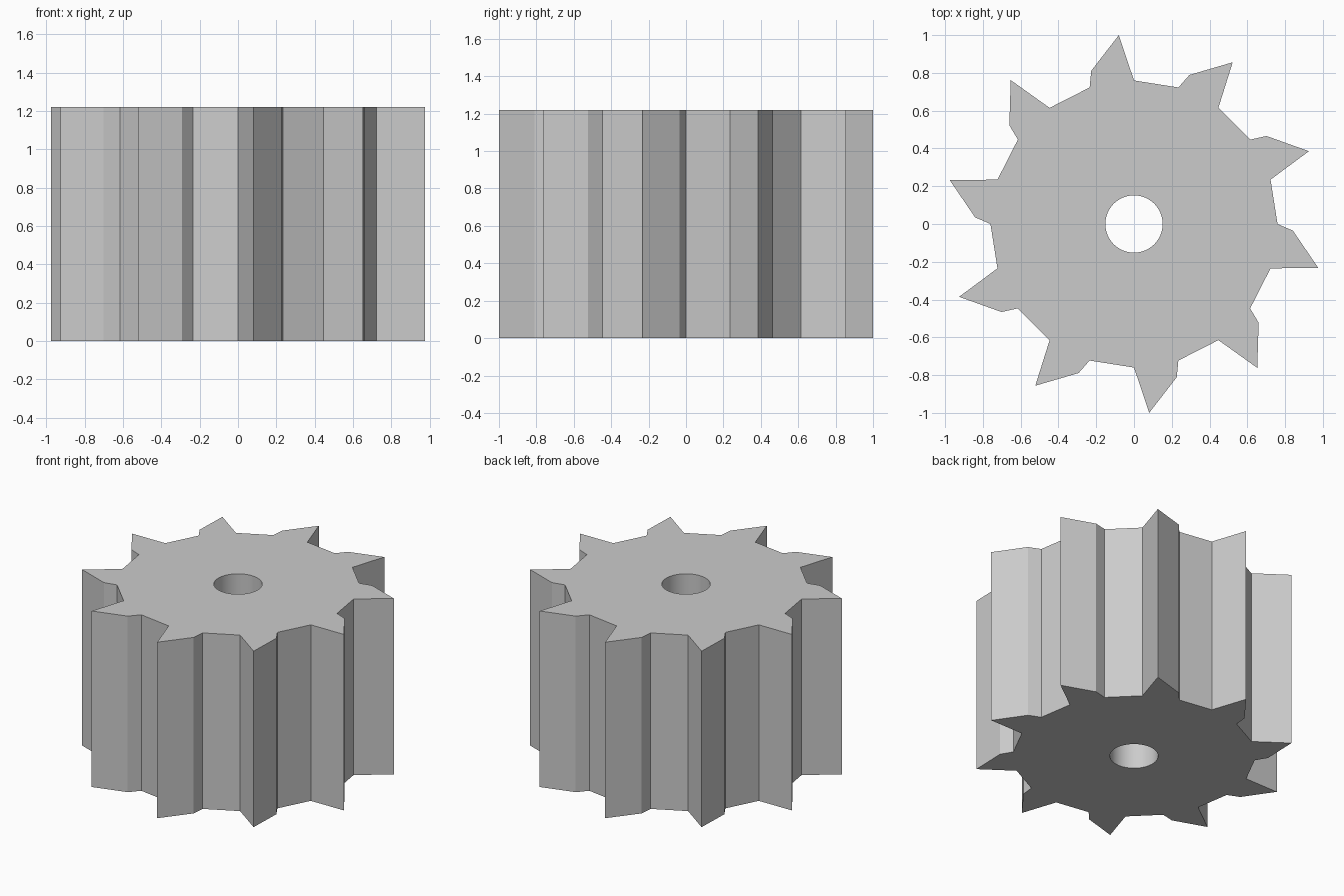
import bpy, bmesh
from math import radians, cos, sin

if "Cube" in bpy.data.objects:
    bpy.data.objects.remove(bpy.data.objects["Cube"])

HEIGHT = 1.22
TEETH = 10
# one tooth as (radius, angle): root, sharp tip, back shoulder, root
TOOTH = [(0.76, 90), (1.003, 94.6), (0.842, 105.6), (0.76, 108)]
HOLE_RADIUS, HOLE_SIDES = 0.152, 32


def polar(r, deg):
    return (r * cos(radians(deg)), r * sin(radians(deg)), 0)


def add_loop(bm, points):
    verts = [bm.verts.new(p) for p in points]
    return [bm.edges.new((v, verts[i - 1])) for i, v in enumerate(verts)]


bm = bmesh.new()

# Toothed outline and round shaft hole
outline = [polar(r, a + i * 360 / TEETH) for i in range(TEETH) for r, a in TOOTH]
hole = [polar(HOLE_RADIUS, i * 360 / HOLE_SIDES) for i in range(HOLE_SIDES)]
edges = add_loop(bm, outline) + add_loop(bm, hole)
bmesh.ops.triangle_fill(bm, use_beauty=True, use_dissolve=False, edges=edges)

# Extrude the flat section to full height, keeping the bottom cap
result = bmesh.ops.extrude_face_region(bm, geom=bm.faces[:], use_keep_orig=True)
top = [g for g in result["geom"] if isinstance(g, bmesh.types.BMVert)]
bmesh.ops.translate(bm, verts=top, vec=(0, 0, HEIGHT))
bmesh.ops.recalc_face_normals(bm, faces=bm.faces[:])

mesh = bpy.data.meshes.new("ratchet_gear")
bm.to_mesh(mesh)
bm.free()
gear = bpy.data.objects.new("ratchet_gear", mesh)
bpy.context.collection.objects.link(gear)

# Smooth hole wall, crisp teeth
bpy.context.view_layer.objects.active = gear
gear.select_set(True)
bpy.ops.object.shade_smooth_by_angle(angle=radians(30))
